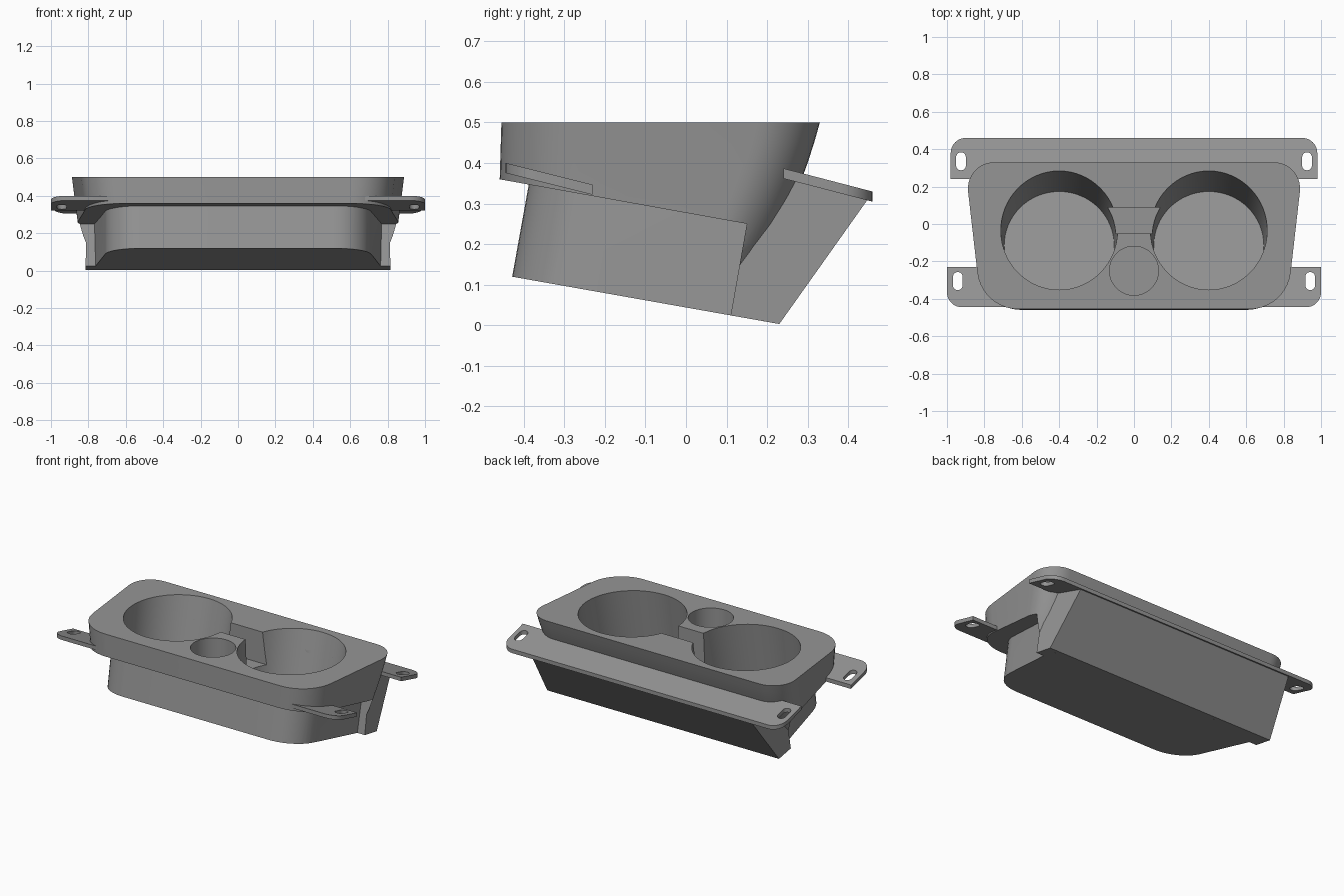
import bpy, bmesh, math
from mathutils import Vector, Matrix

if "Cube" in bpy.data.objects:
    bpy.data.objects.remove(bpy.data.objects["Cube"])

grey = bpy.data.materials.new("grey plastic")
grey.diffuse_color = (0.3, 0.3, 0.3, 1)
grey.use_nodes = True
grey.node_tree.nodes["Principled BSDF"].inputs["Base Color"].default_value = grey.diffuse_color


def finish(name, bm):
    bmesh.ops.recalc_face_normals(bm, faces=bm.faces)
    me = bpy.data.meshes.new(name)
    bm.to_mesh(me)
    bm.free()
    ob = bpy.data.objects.new(name, me)
    bpy.context.collection.objects.link(ob)
    me.materials.append(grey)
    return ob


def loft(name, rings):
    bm = bmesh.new()
    loops = [[bm.verts.new(p) for p in r] for r in rings]
    n = len(loops[0])
    for a, b in zip(loops, loops[1:]):
        for i in range(n):
            j = (i + 1) % n
            bm.faces.new((a[i], a[j], b[j], b[i]))
    bm.faces.new(loops[0][::-1])
    bm.faces.new(loops[-1])
    return finish(name, bm)


def rounded(corners, steps=10):
    """Outline of (x, y, radius) corners with round fillets."""
    out = []
    for i, (x, y, r) in enumerate(corners):
        p = Vector((x, y))
        if r == 0:
            out.append(p)
            continue
        a = (Vector(corners[i - 1][:2]) - p).normalized()
        b = (Vector(corners[(i + 1) % len(corners)][:2]) - p).normalized()
        half = a.angle(b) / 2
        c = p + (a + b).normalized() * (r / math.sin(half))
        s = p + a * (r / math.tan(half)) - c
        e = p + b * (r / math.tan(half)) - c
        turn = s.angle_signed(e)
        for k in range(steps + 1):
            t = -turn * k / steps
            out.append(c + Vector((s.x * math.cos(t) - s.y * math.sin(t),
                                   s.x * math.sin(t) + s.y * math.cos(t))))
    return out


def side_prism(name, pts, w=1.2):
    return loft(name, [[(x, y, z) for y, z in pts] for x in (-w, w)])


def combine(ob, other, op, keep=False):
    m = ob.modifiers.new(op, 'BOOLEAN')
    m.object, m.operation, m.solver = other, op, 'EXACT'
    bpy.context.view_layer.objects.active = ob
    bpy.ops.object.modifier_apply(modifier=m.name)
    if not keep:
        bpy.data.objects.remove(other)


def trapezoid(z, back, front, hw_back, hw_front, r_back, r_front):
    pts = rounded([(hw_front, front, r_front), (hw_back, back, r_back),
                   (-hw_back, back, r_back), (-hw_front, front, r_front)])
    return [(p.x, p.y, z) for p in pts]


# Wide upper body with a back wall that leans forward going down
rings = []
for i in range(11):
    z = 0.05 * i
    d = 0.5 - z
    rings.append(trapezoid(z, 0.33 - 0.26 * d - 0.42 * d * d, -0.455 - 0.03 * d,
                           0.905 - 0.12 * d, 0.815 - 0.12 * d, 0.14, 0.22))
body = loft("holder_body", rings)
combine(body, side_prism("trim", [(-0.6, 0.6), (-0.6, 0.385), (0.15, 0.25), (0.11, 0.0243),
                                  (0.23, 0.003), (0.6, 0.0), (0.6, 0.6)]), 'INTERSECT')

# Narrower lower tub with a tilted floor
tub = loft("tub", [trapezoid(z, 0.2, -0.45 + 0.18 * z, 0.775, 0.685, 0.02, 0.2)
                   for z in (-0.02, 0.45)])
combine(tub, side_prism("trim", [(-0.6, 0.150), (0.23, 0.003), (0.24, 0.29), (-0.6, 0.43)]),
        'INTERSECT')
combine(body, tub, 'UNION')

# Back wedge, tapering in towards the mounting plate
wedge_profile = [(0.11, 0.0243, 0.815), (0.23, 0.003, 0.815), (0.448, 0.31, 0.77),
                 (0.26, 0.365, 0.79), (0.15, 0.25, 0.81)]
wedge = loft("wedge", [[(s * w, y, z) for y, z, w in wedge_profile] for s in (-1, 1)])
combine(body, wedge, 'UNION')


# Mounting plates, tilted forward, with slotted ears
def plate(name, corners, z_at, slope, slots):
    outline = rounded(corners, 8)
    ob = loft(name, [[(p.x, p.y, z_at + slope * p.y + dz) for p in outline]
                     for dz in (0, 0.025)])
    for x, y in slots:
        w, h = 0.026, 0.048
        pts = rounded([(x + w, y - h, 0.0255), (x + w, y + h, 0.0255),
                       (x - w, y + h, 0.0255), (x - w, y - h, 0.0255)], 6)
        combine(ob, loft("slot", [[(p.x, p.y, z) for p in pts] for z in (0, 0.6)]), 'DIFFERENCE')
    return ob


back_plate = plate("back_plate", [(0.98, 0.24, 0), (0.98, 0.46, 0.08), (-0.98, 0.46, 0.08),
                                  (-0.98, 0.24, 0)], 0.424, -0.26,
                   [(0.925, 0.335), (-0.925, 0.335)])
ears = [plate("front_ear", sorted_c, 0.264, -0.25, [(s * 0.942, -0.305)])
        for s, sorted_c in (
            (1, [(0.62, -0.445, 0), (1.0, -0.445, 0.08), (1.0, -0.23, 0), (0.78, -0.23, 0)]),
            (-1, [(-0.78, -0.23, 0), (-1.0, -0.23, 0), (-1.0, -0.445, 0.08), (-0.62, -0.445, 0)]))]


# Tilted cup wells
def cone(name, base, axis, r1, r2, depth):
    bm = bmesh.new()
    rot = Vector((0, 0, 1)).rotation_difference(Vector(axis)).to_matrix().to_4x4()
    bmesh.ops.create_cone(bm, cap_ends=True, segments=64, radius1=r1, radius2=r2, depth=depth,
                          matrix=Matrix.Translation(base) @ rot @
                          Matrix.Translation((0, 0, depth / 2)))
    return finish(name, bm)


for s in (-1, 1):
    well = cone("well", (s * 0.4, -0.115, 0.087), (0, 0.19, 1), 0.294, 0.325, 0.72)
    combine(back_plate, well, 'DIFFERENCE', keep=True)
    combine(body, well, 'DIFFERENCE')

# Small round pocket and the channel joining the wells
combine(body, cone("pocket", (0, -0.25, 0.3), (0, 0, 1), 0.131, 0.131, 0.4), 'DIFFERENCE')
channel = loft("channel", [[(x, y, z) for x, y in ((-0.2, -0.05), (0.2, -0.05),
                                                   (0.2, 0.087), (-0.2, 0.087))]
                           for z in (0.3, 0.6)])
combine(body, channel, 'DIFFERENCE')

# Smooth curved walls, keep the edges crisp
for ob in [body, back_plate] + ears:
    bpy.ops.object.select_all(action='DESELECT')
    ob.select_set(True)
    bpy.context.view_layer.objects.active = ob
    bpy.ops.object.shade_smooth_by_angle(angle=math.radians(30))
